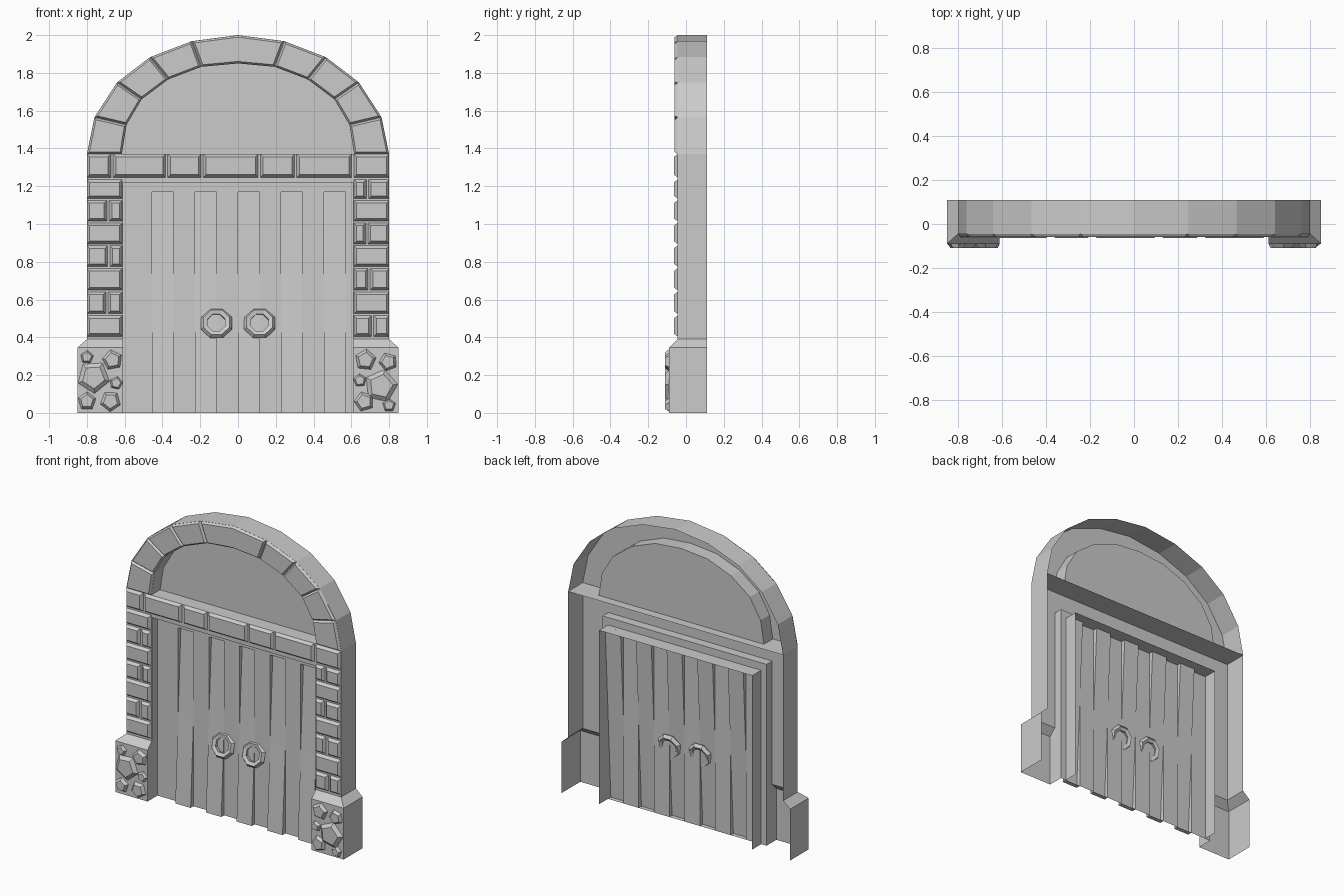
import bpy, bmesh, math, random
from mathutils import Vector

if "Cube" in bpy.data.objects:
    bpy.data.objects.remove(bpy.data.objects["Cube"])

random.seed(4)
FRONT, BACK, DOOR, TYMP = -0.045, 0.11, 0.015, 0.05


def finish(bm, name, recalc=True):
    bmesh.ops.remove_doubles(bm, verts=bm.verts, dist=0.0005)
    if recalc:
        bmesh.ops.recalc_face_normals(bm, faces=bm.faces)
    me = bpy.data.meshes.new(name)
    bm.to_mesh(me)
    bm.free()
    ob = bpy.data.objects.new(name, me)
    bpy.context.collection.objects.link(ob)
    return ob


def face(bm, pts):
    return bm.faces.new([bm.verts.new(p) for p in pts])


def loft(bm, a, b):
    """Quads between two open point rows."""
    for i in range(len(a) - 1):
        face(bm, [a[i], a[i + 1], b[i + 1], b[i]])


def at(path, y):
    return [(x, y, z) for x, z in path]


def rect(x0, x1, z0, z1):
    return [(x0, z0), (x1, z0), (x1, z1), (x0, z1)]


def stone(bm, poly, y, inset, height):
    """Raised block with sloped edges on a front-facing plane."""
    f = face(bm, at(poly, y))
    f.normal_update()
    if f.normal.y > 0:
        f.normal_flip()
    bmesh.ops.inset_region(bm, faces=[f], thickness=inset, depth=0,
                           use_boundary=True, use_even_offset=True)
    for v in f.verts:
        v.co.y = y - height


def mirrored(half):
    return [(-x, z) for x, z in half] + [p for p in reversed(half) if p[0] > 0]


outer = mirrored([(.8, 1.37), (.76, 1.565), (.64, 1.75), (.466, 1.883), (.245, 1.968), (0, 2)])
inner = mirrored([(.615, 1.37), (.59, 1.525), (.51, 1.66), (.37, 1.765), (.195, 1.832), (0, 1.85)])

# Arch: outer wall, front ring, inner reveal
bm = bmesh.new()
loft(bm, at(outer, BACK), at(outer, FRONT))
loft(bm, at(outer, FRONT), at(inner, FRONT))
loft(bm, at(inner, FRONT), at(inner, TYMP))
wall = finish(bm, "arch_shell")

# Half-round panel and the ledge under it
bm = bmesh.new()
face(bm, at(inner, TYMP))
finish(bm, "arch_panel")
bm = bmesh.new()
face(bm, [(-.8, FRONT, 1.37), (.8, FRONT, 1.37), (.8, BACK, 1.37), (-.8, BACK, 1.37)])
finish(bm, "arch_ledge")

# Arch stones; the keystone spans two segments
bm = bmesh.new()
n = len(outer)
for idx in [[i, i + 1] for i in range(n - 1) if i not in (4, 5)] + [[4, 5, 6]]:
    poly = [outer[i] for i in idx] + [inner[i] for i in reversed(idx)]
    c = sum((Vector(p) for p in poly), Vector((0, 0))) / len(poly)
    poly = [tuple(c + (Vector(p) - c) * .99) for p in poly]
    stone(bm, poly, FRONT, .010, .015)
finish(bm, "arch_stones", False)

# Wall shell around the doorway
bm = bmesh.new()
for s in (-1, 1):
    face(bm, [(s*.8, BACK, .39), (s*.8, FRONT, .39), (s*.8, FRONT, 1.37), (s*.8, BACK, 1.37)])
    face(bm, at(rect(*sorted((s*.61, s*.8)), .39, 1.22), FRONT))
face(bm, at(rect(-.8, .8, 1.22, 1.37), FRONT))
jamb = [(-.61, 0), (-.61, 1.22), (.61, 1.22), (.61, 0)]
frame = [(-.57, 0), (-.57, 1.17), (.57, 1.17), (.57, 0)]
loft(bm, at(jamb, FRONT), at(jamb, DOOR))
loft(bm, at(jamb, DOOR), at(frame, DOOR))
loft(bm, at(frame, DOOR), at(frame, BACK))
finish(bm, "door_surround")

# Bricks: alternating full and split courses, then the lintel row
bm = bmesh.new()
tops = [1.24, 1.13, 1.01, .89, .77, .645, .52, .4]
for s in (-1, 1):
    for r in range(7):
        z0, z1 = tops[r + 1] + .005, tops[r] - .005
        if (r % 2 == 0) == (s > 0):
            m = .70 + random.uniform(-.02, .015)
            spans = [(.613, m - .006), (m + .006, .8)]
        else:
            spans = [(.613, .8)]
        for a, b in spans:
            stone(bm, rect(*sorted((s*a, s*b)), z0, z1), FRONT, .014, .019)
cuts = [-.806, -.667, -.378, -.19, .112, .305, .607, .806]
for a, b in zip(cuts, cuts[1:]):
    stone(bm, rect(a + .006, b - .006, 1.247, 1.37), FRONT, .014, .019)
finish(bm, "bricks", False)

# Pillar bases with chamfered tops
bm = bmesh.new()
for s in (-1, 1):
    low = [(s*.61, DOOR), (s*.61, -.09), (s*.85, -.09), (s*.85, BACK)]
    top = [(s*.61, DOOR), (s*.61, FRONT), (s*.8, FRONT), (s*.8, BACK)]
    rows = [[(x, y, z) for x, y in p] for p, z in ((low, 0), (low, .345), (top, .39))]
    loft(bm, rows[0], rows[1])
    loft(bm, rows[1], rows[2])
finish(bm, "pillar_bases")

# Five-sided cobbles on the bases: x, z, radius, turn
bm = bmesh.new()
cobbles = [(-.80, .295, .036, .2), (-.665, .28, .055, .5), (-.765, .19, .088, 1.0),
           (-.645, .158, .036, .1), (-.8, .062, .05, .3), (-.675, .062, .056, .9),
           (.675, .28, .058, .2), (.795, .27, .05, .7), (.645, .172, .036, .4),
           (.757, .142, .09, .1), (.668, .06, .054, .6), (.8, .04, .036, .3)]
for x, z, r, t in cobbles:
    poly = [(x + r * math.cos(t + k * math.tau / 5), z + r * math.sin(t + k * math.tau / 5))
            for k in range(5)]
    stone(bm, poly, -.09, r * .24, .02)
finish(bm, "cobbles", False)

# Door: flat boards alternating with boards that lean out at the foot
bm = bmesh.new()
w, lean = .114, .03
for k in range(5):
    x0 = -.57 + 2 * w * k
    x1, x2 = x0 + w, x0 + 2 * w
    face(bm, at(rect(x0, x1, 0, 1.17), DOOR))
    line = [(DOOR - lean, 0), (DOOR, .58), (DOOR + lean, 1.17)]
    loft(bm, [(x1, y, z) for y, z in line], [(x2, y, z) for y, z in line])
    for x in (x1, x2):
        face(bm, [(x, DOOR, 0), (x, DOOR - lean, 0), (x, DOOR, .58)])
        face(bm, [(x, DOOR, 1.17), (x, DOOR + lean, 1.17), (x, DOOR, .58)])
    y, z = line[0]
    face(bm, [(x1, DOOR, z), (x2, DOOR, z), (x2, y, z), (x1, y, z)])
finish(bm, "door_boards")

# Eight-sided ring handles, tilted so the tops sink into the door
for side, x in (("left", -.114), ("right", .114)):
    bpy.ops.mesh.primitive_torus_add(major_segments=8, minor_segments=5, major_radius=.067,
                                     minor_radius=.021, location=(x, .005, .475),
                                     rotation=(math.radians(75), 0, 0))
    ob = bpy.context.object
    ob.name = side + "_ring_handle"
    a = math.pi / 8
    for v in ob.data.vertices:
        px, py = v.co.x, v.co.y
        v.co.x, v.co.y = px * math.cos(a) - py * math.sin(a), px * math.sin(a) + py * math.cos(a)
